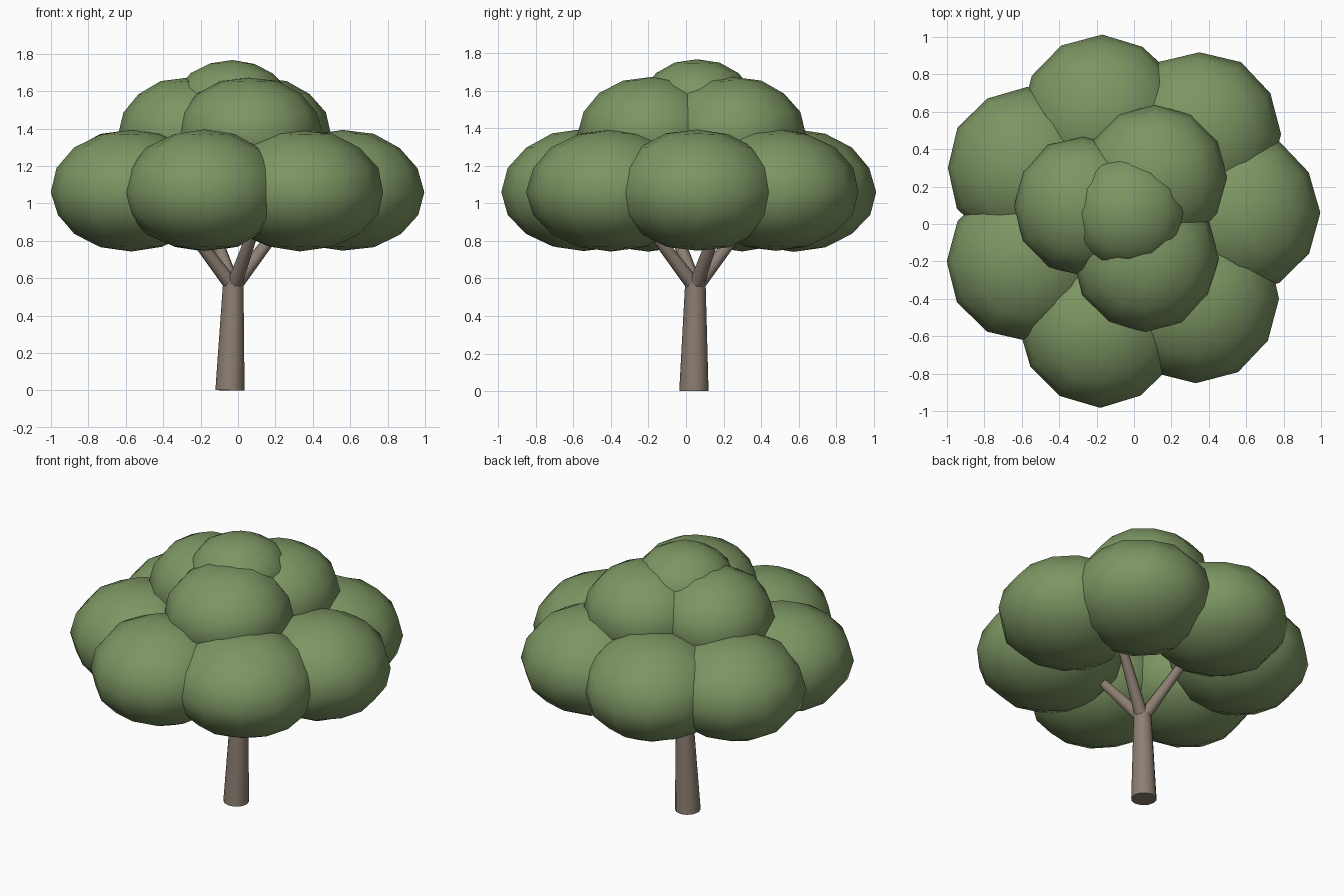
import bpy, bmesh, math, random
from mathutils import Vector

if "Cube" in bpy.data.objects:
    bpy.data.objects.remove(bpy.data.objects["Cube"])

random.seed(4)


def material(name, color):
    m = bpy.data.materials.new(name)
    m.diffuse_color = (*color, 1)
    m.use_nodes = True
    m.node_tree.nodes["Principled BSDF"].inputs["Base Color"].default_value = m.diffuse_color
    return m


LEAF = material("leaf green", (0.205, 0.305, 0.125))
BARK = material("bark brown", (0.265, 0.212, 0.17))


def finish(name, bm, mat, angle):
    me = bpy.data.meshes.new(name)
    bm.to_mesh(me)
    bm.free()
    me.materials.append(mat)
    ob = bpy.data.objects.new(name, me)
    bpy.context.collection.objects.link(ob)
    bpy.ops.object.select_all(action='DESELECT')
    ob.select_set(True)
    bpy.context.view_layer.objects.active = ob
    bpy.ops.object.shade_smooth_by_angle(angle=math.radians(angle))
    return ob


# Tapered limb between two points
def limb(name, a, b, r1, r2, sides):
    a, b = Vector(a), Vector(b)
    bm = bmesh.new()
    bmesh.ops.create_cone(bm, cap_ends=True, segments=sides, radius1=r1,
                          radius2=r2, depth=(b - a).length)
    rot = Vector((0, 0, 1)).rotation_difference(b - a).to_matrix()
    for v in bm.verts:
        v.co = (a + b) / 2 + rot @ v.co
        v.co.z = max(v.co.z, 0)
    return finish(name, bm, BARK, 50)


# Slightly lumpy flattened ball of leaves, with its own height above and below
def clump(name, x, y, z, r, up, down):
    bm = bmesh.new()
    bmesh.ops.create_uvsphere(bm, u_segments=12, v_segments=8, radius=1)
    for v in bm.verts:
        k = 1 + random.uniform(-0.012, 0.012)
        h = up if v.co.z > 0 else down
        v.co = Vector((x + v.co.x * r * k, y + v.co.y * r * k, z + v.co.z * h * k))
    return finish(name, bm, LEAF, 80)


# Trunk and four forked branches
limb("trunk", (-0.043, 0.042, 0), (-0.025, 0.05, 0.59), 0.078, 0.054, 12)
for i in range(4):
    t = math.radians(25 + 90 * i)
    dx, dy = math.cos(t), math.sin(t)
    limb(f"branch_{i + 1}", (-0.025 + 0.015 * dx, 0.05 + 0.015 * dy, 0.57),
         (-0.025 + 0.285 * dx, 0.05 + 0.285 * dy, 0.89), 0.04, 0.028, 8)

# Lower ring of seven clumps: x, y, radius
LOWER = [(0.56, 0.06, 0.435), (0.35, 0.48, 0.44), (-0.17, 0.575, 0.435), (-0.57, 0.30, 0.43),
         (-0.57, -0.20, 0.43), (-0.18, -0.545, 0.435), (0.33, -0.40, 0.45)]
for i, (x, y, r) in enumerate(LOWER):
    clump(f"lower_clump_{i + 1}", x, y, 1.06, r, 0.335, 0.315)

# Upper ring of three clumps
UPPER = [(0.11, 0.25, 0.39), (-0.27, 0.095, 0.375), (0.06, -0.185, 0.39)]
for i, (x, y, r) in enumerate(UPPER):
    clump(f"upper_clump_{i + 1}", x, y, 1.37, r, 0.305, 0.29)

# Crown clump
clump("top_clump", -0.03, 0.06, 1.53, 0.31, 0.235, 0.23)
